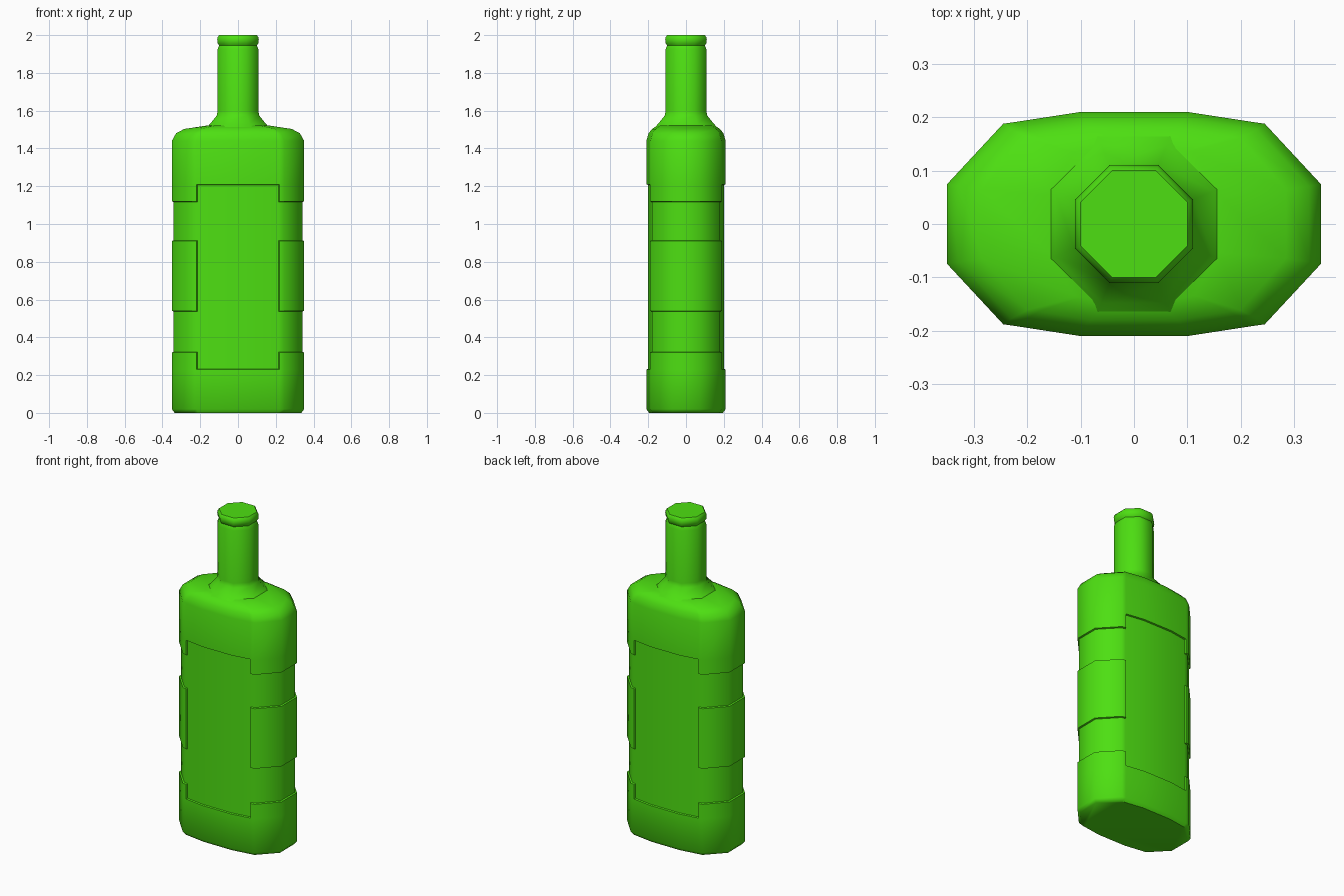
import bpy, bmesh, math

if "Cube" in bpy.data.objects:
    bpy.data.objects.remove(bpy.data.objects["Cube"])

glass = bpy.data.materials.new("bright_green_glass")
glass.diffuse_color = (0.075, 0.74, 0.006, 1)
glass.use_nodes = True
glass.node_tree.nodes["Principled BSDF"].inputs["Base Color"].default_value = glass.diffuse_color


def loft(bm, rings):
    """Skin a stack of equal-length closed rings and cap both ends."""
    rows = [[bm.verts.new(p) for p in ring] for ring in rings]
    n = len(rows[0])
    for low, high in zip(rows, rows[1:]):
        for i in range(n):
            j = (i + 1) % n
            bm.faces.new((low[i], low[j], high[j], high[i]))
    bm.faces.new(rows[0][::-1])
    bm.faces.new(rows[-1])
    bmesh.ops.recalc_face_normals(bm, faces=bm.faces)


def finish(bm, name):
    mesh = bpy.data.meshes.new(name)
    bm.to_mesh(mesh)
    bm.free()
    ob = bpy.data.objects.new(name, mesh)
    bpy.context.collection.objects.link(ob)
    mesh.materials.append(glass)
    bpy.ops.object.select_all(action='DESELECT')
    ob.select_set(True)
    bpy.context.view_layer.objects.active = ob
    bpy.ops.object.shade_smooth_by_angle(angle=math.radians(52))
    return ob


# Flattened body outline, one quarter mirrored four ways
W, D, PANEL = 0.35, 0.21, 0.22
quarter = [(0.35, 0.075), (0.245, 0.188), (PANEL, 0.1915), (0.10, 0.21)]
half = quarter + [(-x, y) for x, y in reversed(quarter)]
outline = half + [(-x, -y) for x, y in half]

# Body: (height, half width, half depth)
levels = [(0, 0.335, 0.195), (0.02, W, D)]
levels += [(z, W, D) for z in (0.23, 0.32, 0.54, 0.91, 1.12, 1.21, 1.44)]
levels += [(1.48, 0.328, 0.198), (1.503, 0.285, 0.18), (1.522, 0.16, 0.15)]
bm = bmesh.new()
loft(bm, [[(x * w / W, y * d / D, z) for x, y in outline] for z, w, d in levels])


# Recessed label panels, joined by recessed bands round both sides
def recessed(face):
    c = face.calc_center_median()
    if abs(c.x) < PANEL:
        return 0.23 < c.z < 1.21 and abs(c.y) > 0.1
    return 0.32 < c.z < 0.54 or 0.91 < c.z < 1.12


bm.normal_update()
bmesh.ops.inset_region(bm, faces=[f for f in bm.faces if recessed(f)],
                       thickness=0.003, depth=-0.009, use_even_offset=True)
finish(bm, "bottle_body")

# Octagonal neck with flared foot and rolled lip: (height, distance to flat)
profile = [(1.512, 0.165), (1.53, 0.148), (1.575, 0.112), (1.60, 0.108),
           (1.925, 0.108), (1.945, 0.100), (1.958, 0.108), (1.975, 0.110),
           (1.99, 0.107), (2.0, 0.100)]
bm = bmesh.new()
loft(bm, [[(r / math.cos(math.pi / 8) * math.cos((k + 0.5) * math.pi / 4),
            r / math.cos(math.pi / 8) * math.sin((k + 0.5) * math.pi / 4), z)
           for k in range(8)] for z, r in profile])
finish(bm, "bottle_neck")
